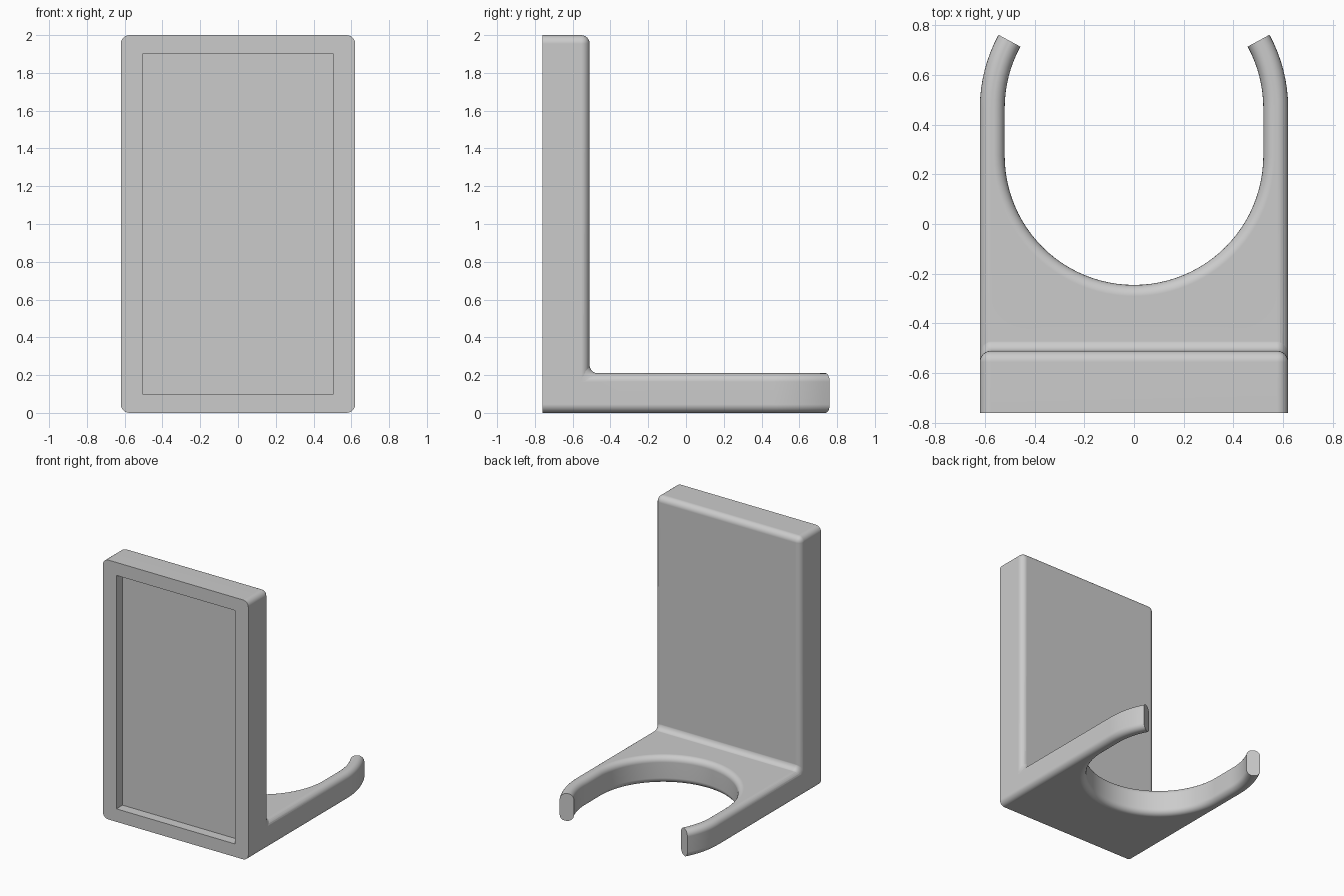
import bpy, bmesh
from math import sin, cos, radians
from mathutils import Matrix

cube = bpy.data.objects.get("Cube")
if cube:
    bpy.data.objects.remove(cube, do_unlink=True)

W, FRONT, BACK = 0.62, -0.76, -0.51      # half width, plate front and back
TOP, ARM_H, R = 2.0, 0.21, 0.045         # heights, edge rounding
HOLE, CY1, CY2 = 0.52, 0.275, 0.465      # ring radius, cradle and tip centres
SEG = 6

grey = bpy.data.materials.new("plain grey")
grey.use_nodes = True
colour = (0.6, 0.6, 0.6, 1)
grey.diffuse_color = colour
grey.node_tree.nodes["Principled BSDF"].inputs["Base Color"].default_value = colour


def finish(bm, name):
    bmesh.ops.recalc_face_normals(bm, faces=bm.faces)
    mesh = bpy.data.meshes.new(name)
    bm.to_mesh(mesh)
    bm.free()
    mesh.materials.append(grey)
    ob = bpy.data.objects.new(name, mesh)
    bpy.context.collection.objects.link(ob)
    return ob


def box(bm, x, y0, y1, z0, z1):
    mat = Matrix.Translation((0, (y0 + y1) / 2, (z0 + z1) / 2))
    bmesh.ops.create_cube(bm, size=1, matrix=mat @ Matrix.Diagonal((2 * x, y1 - y0, z1 - z0, 1)))


def round_edges(bm, edges):
    bmesh.ops.bevel(bm, geom=edges, offset=R, segments=SEG, profile=0.5,
                    affect='EDGES', clamp_overlap=False)


def arc(cy, r, a0, a1, steps):
    angles = [radians(a0 + (a1 - a0) * i / steps) for i in range(steps + 1)]
    return [(r * cos(a), cy + r * sin(a)) for a in angles]


def combine(target, other, operation):
    mod = target.modifiers.new(operation.lower(), 'BOOLEAN')
    mod.operation, mod.solver, mod.object = operation, 'EXACT', other
    bpy.context.view_layer.objects.active = target
    bpy.ops.object.modifier_apply(modifier=mod.name)
    bpy.data.objects.remove(other, do_unlink=True)


# Shelf with two curved arms: half an outline, mirrored and extruded
def build_shelf():
    tip, bend = 28.5, 8
    half = [(W, FRONT)] + arc(CY2, W, 0, tip, bend) + arc(CY2, HOLE, tip, 0, bend)
    half += arc(CY1, HOLE, 0, -90, 24)
    half[-1] = (0, CY1 - HOLE)
    outline = half + [(-x, y) for x, y in reversed(half[:-1])]
    n = len(outline)
    sharp = {n - 1, bend + 1, n - 3 - bend}      # front edge and both arm ends
    bm = bmesh.new()
    rims = [[bm.verts.new((x, y, z)) for x, y in outline] for z in (0, ARM_H)]
    for rim in rims:
        bm.faces.new(rim)
    for i in range(n):
        j = (i + 1) % n
        bm.faces.new((rims[0][i], rims[0][j], rims[1][j], rims[1][i]))
    bmesh.ops.recalc_face_normals(bm, faces=bm.faces)
    round_edges(bm, [bm.edges.get((rim[i], rim[(i + 1) % n]))
                     for rim in rims for i in range(n) if i not in sharp])
    return finish(bm, "phone_stand_body".replace("phone_", ""))


# Upright plate: rounded on the back edges and top corners
def build_plate():
    bm = bmesh.new()
    box(bm, W, FRONT, BACK, ARM_H / 2, TOP)
    edges = []
    for e in bm.edges:
        a, b = (v.co for v in e.verts)
        low = max(a.z, b.z) < TOP / 2
        behind = min(a.y, b.y) > BACK - 0.01
        along_y = abs(a.y - b.y) > 0.1
        if not low and (behind or along_y):
            edges.append(e)
    round_edges(bm, edges)
    return finish(bm, "plate")


# Concave fillet between plate and shelf, sinking into the rounded sides
def build_fillet():
    bm = bmesh.new()
    rings = []
    for side in (-1, 1):
        for k in range(SEG + 1):
            a = radians(90 * k / SEG) - (radians(90) if side < 0 else 0)
            x = side * (W - R - 0.0005) + R * sin(a)
            d = R * (1 - cos(a)) + 0.0007
            pts = [(BACK - 0.03, ARM_H - 0.03)]
            for i in range(SEG + 1):
                t = radians(90 * i / SEG)
                pts.append((BACK + R * (1 - sin(t)), ARM_H + R * (1 - cos(t))))
            rings.append([bm.verts.new((x, y - d, z - d)) for y, z in pts])
    m = len(rings[0])
    for r0, r1 in zip(rings, rings[1:]):
        for i in range(m):
            j = (i + 1) % m
            bm.faces.new((r0[i], r0[j], r1[j], r1[i]))
    bm.faces.new(rings[0])
    bm.faces.new(rings[-1])
    return finish(bm, "fillet")


# Shallow rectangular recess in the front
def build_recess():
    bm = bmesh.new()
    box(bm, 0.505, FRONT - 0.1, FRONT + 0.075, 0.1, 1.9)
    return finish(bm, "recess_cutter")


body = build_shelf()
combine(body, build_plate(), 'UNION')
combine(body, build_fillet(), 'UNION')
combine(body, build_recess(), 'DIFFERENCE')
body.name = "stand_body"

bpy.ops.object.select_all(action='DESELECT')
body.select_set(True)
bpy.context.view_layer.objects.active = body
bpy.ops.object.shade_smooth_by_angle(angle=radians(32))
normals = body.modifiers.new("weighted normals", 'WEIGHTED_NORMAL')
normals.keep_sharp = True
